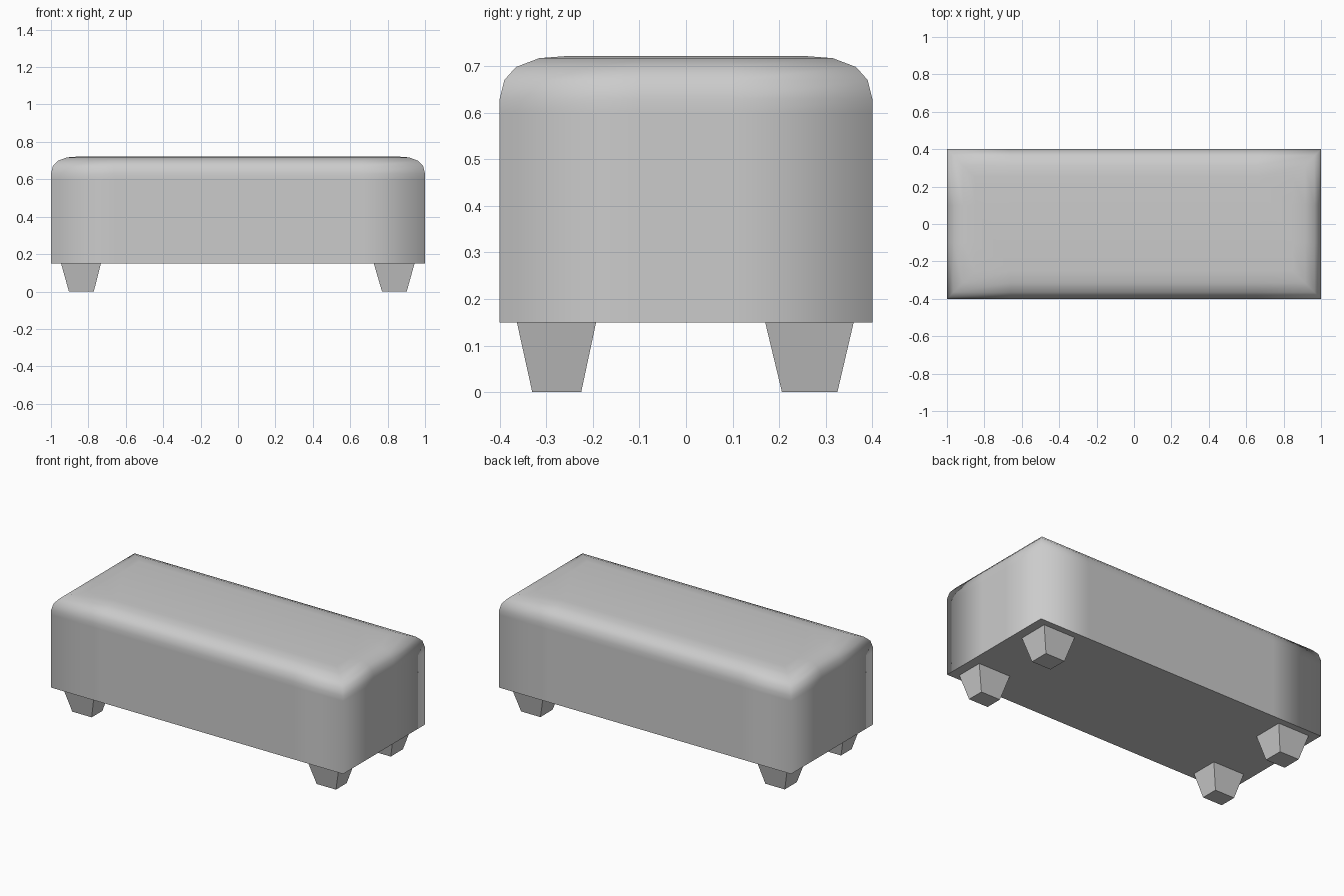
import bpy, bmesh

if "Cube" in bpy.data.objects:
    bpy.data.objects.remove(bpy.data.objects["Cube"])


def make_object(name, bm):
    bmesh.ops.recalc_face_normals(bm, faces=bm.faces[:])
    mesh = bpy.data.meshes.new(name)
    bm.to_mesh(mesh)
    bm.free()
    obj = bpy.data.objects.new(name, mesh)
    bpy.context.collection.objects.link(obj)
    return obj


def bridge(bm, a, b):
    n = len(a)
    return [bm.faces.new((a[i], a[(i + 1) % n], b[(i + 1) % n], b[i])) for i in range(n)]


def plan_ring(bm, inset, z):
    # Rectangle with square corners and support loops beside each corner
    x, y = 1.0 - inset, 0.4 - inset
    lx, ly = 0.66, 0.1
    pts = [(-x, -y), (-lx, -y), (lx, -y), (x, -y), (x, -ly), (x, ly),
           (x, y), (lx, y), (-lx, y), (-x, y), (-x, ly), (-x, -ly)]
    return [bm.verts.new((px, py, z)) for px, py in pts]


# Upholstered body: stacked rectangles rolling over to the flat top
profile = [(0, 0.15), (0, 0.6), (0, 0.63), (0.01, 0.67), (0.035, 0.698),
           (0.085, 0.717), (0.15, 0.722)]
bm = bmesh.new()
rings = [plan_ring(bm, inset, z) for inset, z in profile]
for lower, upper in zip(rings, rings[1:]):
    bridge(bm, lower, upper)
base = bm.faces.new(rings[0][::-1])
# Top cushion panel, split along the support loops
t = rings[-1]
bm.faces.new((t[0], t[1], t[8], t[9], t[10], t[11]))
bm.faces.new((t[1], t[2], t[7], t[8]))
bm.faces.new((t[2], t[3], t[4], t[5], t[6], t[7]))
for f in bm.faces:
    f.smooth = True
base.smooth = False
for e in base.edges:
    e.smooth = False
make_object("upholstered_body", bm)


# Tapered legs: x and y ranges at the top and at the floor
def leg(name, top, foot):
    bm = bmesh.new()
    loops = []
    for (x0, x1, y0, y1), z in ((foot, 0.0), (top, 0.15)):
        loops.append([bm.verts.new((x, y, z))
                      for x, y in ((x0, y0), (x1, y0), (x1, y1), (x0, y1))])
    bridge(bm, *loops)
    bm.faces.new(loops[0][::-1])
    bm.faces.new(loops[1])
    make_object(name, bm)


x_spans = {"left": ((-0.946, -0.733), (-0.904, -0.771)),
           "right": ((0.726, 0.944), (0.770, 0.902))}
y_spans = {"front": ((-0.363, -0.193), (-0.330, -0.225)),
           "back": ((0.170, 0.360), (0.206, 0.325))}
for side, (xt, xf) in x_spans.items():
    for end, (yt, yf) in y_spans.items():
        leg(f"{end}_{side}_leg", xt + yt, xf + yf)
